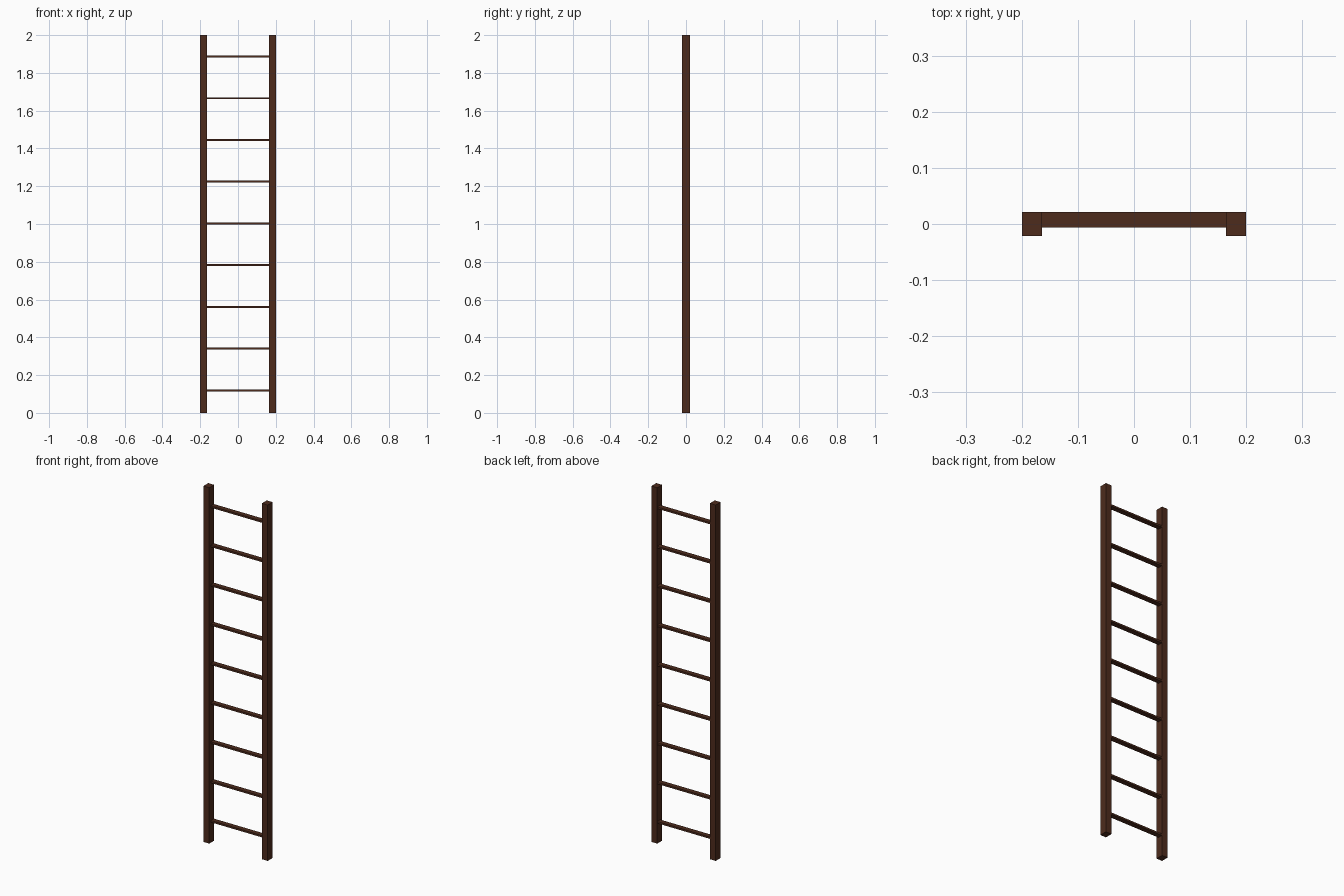
import bpy

if "Cube" in bpy.data.objects:
    bpy.data.objects.remove(bpy.data.objects["Cube"])

wood = bpy.data.materials.new("dark_wood")
wood.diffuse_color = (0.075, 0.024, 0.012, 1)
wood.use_nodes = True
wood.node_tree.nodes["Principled BSDF"].inputs["Base Color"].default_value = wood.diffuse_color


def box(name, lo, hi):
    bpy.ops.mesh.primitive_cube_add(size=1)
    ob = bpy.context.object
    ob.name = name
    for v in ob.data.vertices:
        v.co = [lo[i] if v.co[i] < 0 else hi[i] for i in range(3)]
    ob.data.materials.append(wood)
    return ob


# Two upright rails
for name, x in (("left_rail", -0.2), ("right_rail", 0.164)):
    box(name, (x, -0.0215, 0), (x + 0.036, 0.0215, 2))

# Nine flat rungs, set flush with the back of the rails
COUNT, FIRST, LAST, THICK = 9, 0.119, 1.887, 0.01
for i in range(COUNT):
    z = FIRST + (LAST - FIRST) * i / (COUNT - 1)
    box(f"rung_{i + 1}", (-0.166, -0.0065, z - THICK / 2), (0.166, 0.021, z + THICK / 2))
